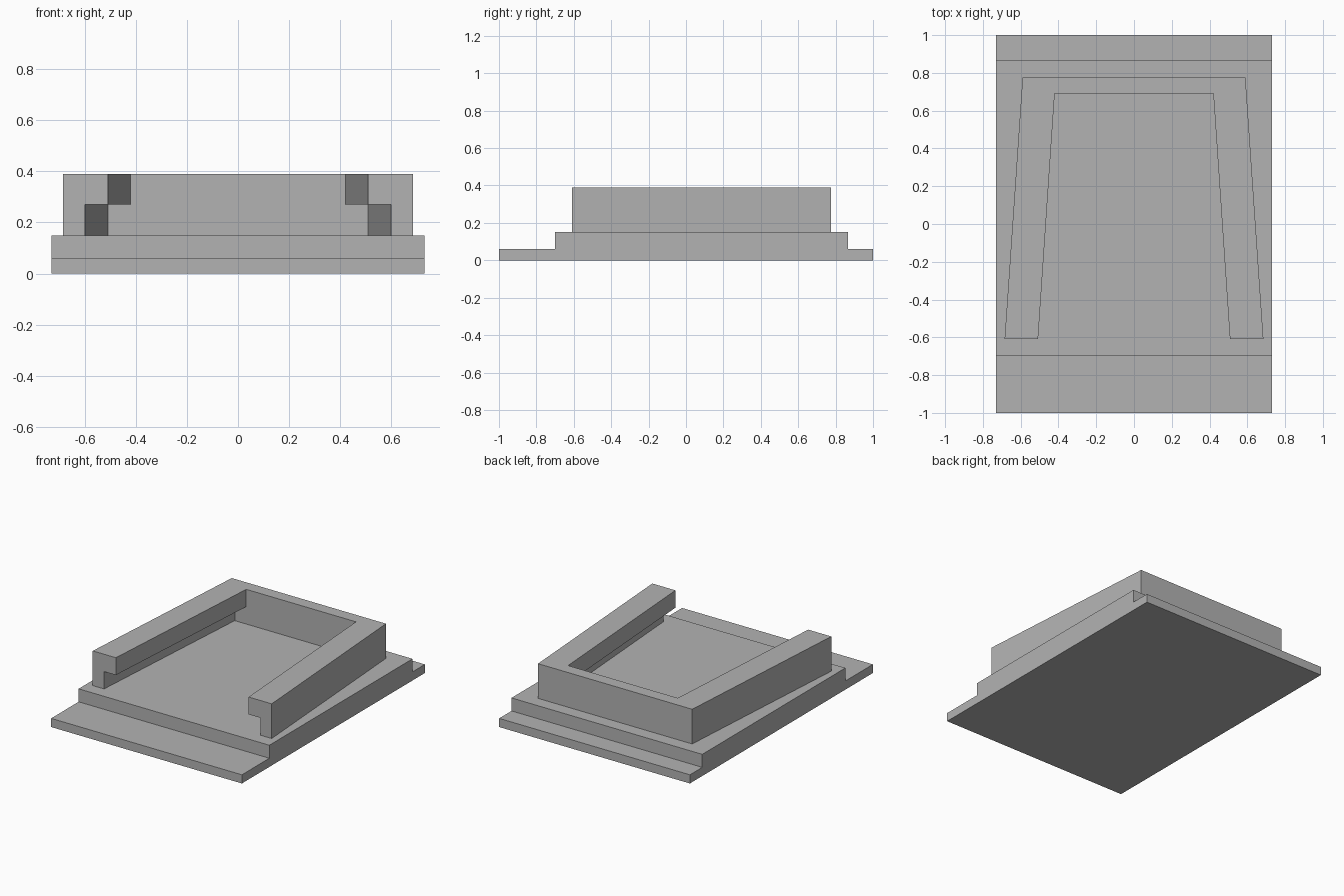
import bpy
import bmesh

cube = bpy.data.objects.get("Cube")
if cube:
    bpy.data.objects.remove(cube, do_unlink=True)

grey = bpy.data.materials.new("plain grey")
grey.use_nodes = True
colour = (0.45, 0.45, 0.45, 1)
grey.diffuse_color = colour
grey.node_tree.nodes["Principled BSDF"].inputs["Base Color"].default_value = colour


def prism(name, outline, direction):
    """Extrude a flat outline along a direction into a solid part."""
    bm = bmesh.new()
    face = bm.faces.new([bm.verts.new(p) for p in outline])
    result = bmesh.ops.extrude_face_region(bm, geom=[face], use_keep_orig=True)
    moved = [v for v in result["geom"] if isinstance(v, bmesh.types.BMVert)]
    bmesh.ops.translate(bm, verts=moved, vec=direction)
    bmesh.ops.recalc_face_normals(bm, faces=bm.faces)
    mesh = bpy.data.meshes.new(name)
    bm.to_mesh(mesh)
    bm.free()
    mesh.materials.append(grey)
    obj = bpy.data.objects.new(name, mesh)
    bpy.context.collection.objects.link(obj)
    return obj


def horseshoe(name, front_inner, back_inner, low, high):
    """Tapered U-shaped wall, open at the front."""
    half = [(back_inner, BACK_INNER), (front_inner, FRONT),
            (0.685, FRONT), (0.59, BACK)]
    outline = half + [(-x, y) for x, y in reversed(half)]
    return prism(name, [(x, y, low) for x, y in outline], (0, 0, high - low))


# Stepped base: one side profile swept across the width
WIDTH = 0.73
profile = [(-1, 0), (1, 0), (1, 0.06), (0.865, 0.06), (0.865, 0.15),
           (-0.7, 0.15), (-0.7, 0.06), (-1, 0.06)]
prism("stepped_base", [(-WIDTH, y, z) for y, z in profile], (2 * WIDTH, 0, 0))

# Grooved rail: thin lower wall with a wider overhanging lip
FRONT, BACK, BACK_INNER = -0.61, 0.775, 0.69
horseshoe("rail_lower_wall", 0.598, 0.508, 0.15, 0.27)
horseshoe("rail_upper_lip", 0.508, 0.42, 0.27, 0.39)
